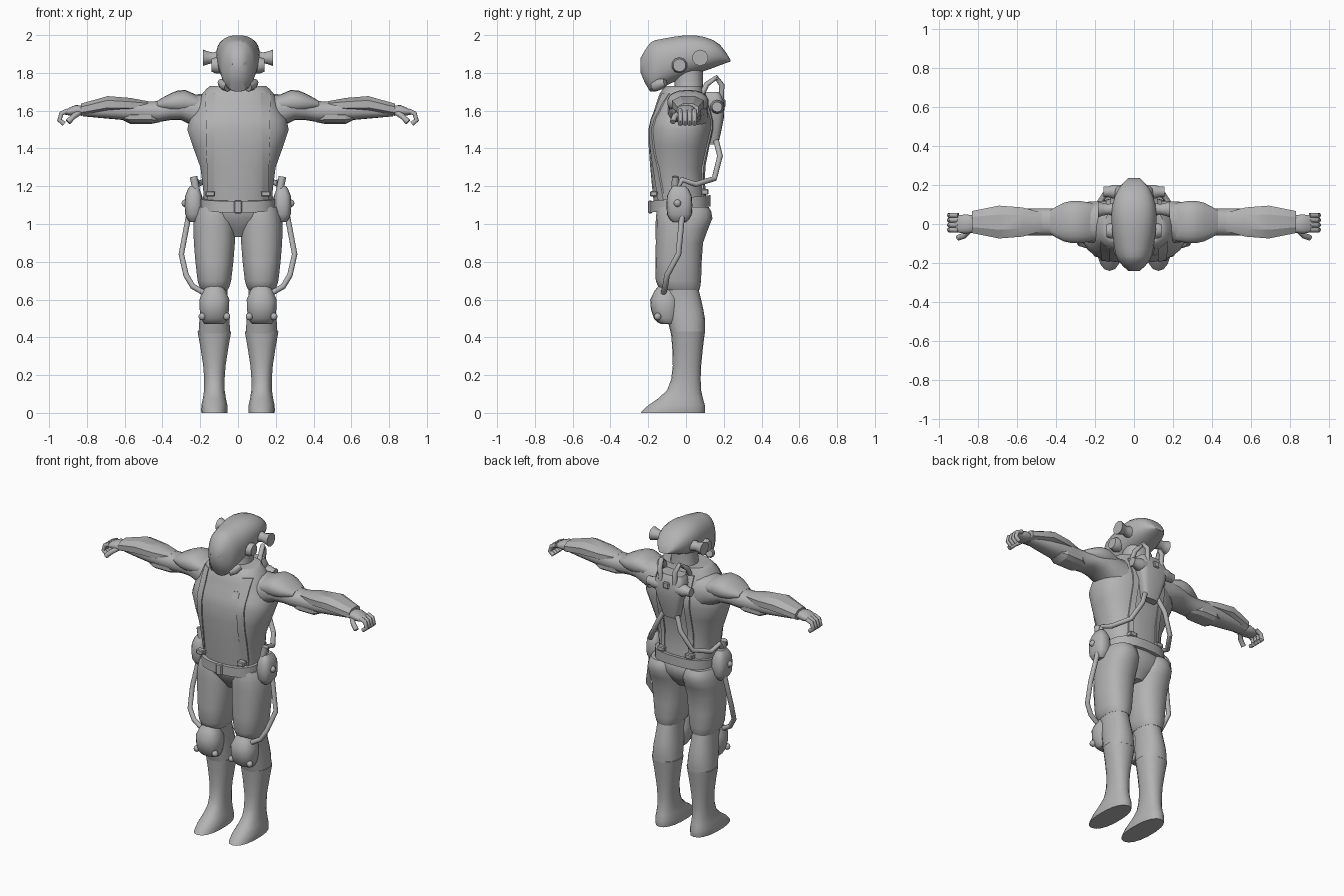
import bpy, bmesh, math
from mathutils import Vector, Quaternion
from mathutils.bvhtree import BVHTree

if "Cube" in bpy.data.objects:
    bpy.data.objects.remove(bpy.data.objects["Cube"])

grey = (.45, .45, .45, 1)
suit = bpy.data.materials.new("suit_grey")
suit.use_nodes = True
suit.diffuse_color = grey
suit.node_tree.nodes["Principled BSDF"].inputs["Base Color"].default_value = grey


def finish(name, bm, mirror, angle):
    """Turn a bmesh into a shaded object, mirrored to the other side if asked."""
    bmesh.ops.recalc_face_normals(bm, faces=bm.faces)
    mesh = bpy.data.meshes.new(name)
    bm.to_mesh(mesh)
    bm.free()
    mesh.materials.append(suit)
    obj = bpy.data.objects.new(name, mesh)
    bpy.context.collection.objects.link(obj)
    bpy.ops.object.select_all(action='DESELECT')
    obj.select_set(True)
    bpy.context.view_layer.objects.active = obj
    bpy.ops.object.shade_smooth_by_angle(angle=math.radians(angle))
    if mirror:
        modifier = obj.modifiers.new("mirror", 'MIRROR')
        modifier.use_mirror_merge = False
    return obj


def skin(loops):
    """Bridge rings of points and cap both ends."""
    bm = bmesh.new()
    rings = [[bm.verts.new(point) for point in loop] for loop in loops]
    for lower, upper in zip(rings, rings[1:]):
        for i in range(len(lower)):
            bm.faces.new((lower[i - 1], lower[i], upper[i], upper[i - 1]))
    bm.faces.new(rings[0])
    bm.faces.new(rings[-1])
    return bm


def refine(keys):
    """Insert a smoothly interpolated section between each pair of sections."""
    result = [keys[0]]
    for i in range(1, len(keys)):
        before, after = keys[max(i - 2, 0)], keys[min(i + 1, len(keys) - 1)]
        middle = [(9 * (b + c) - a - d) / 16
                  for a, b, c, d in zip(before, keys[i - 1], keys[i], after)]
        result += [middle, keys[i]]
    return result


def loft(name, keys, axis='z', centre=0, sides=18, power=2.3,
         mirror=True, smooth=True, tilt=0):
    """Rounded sections: position, half width about the centre, low and high bound."""
    loops = []
    for t, half, low, high in refine(keys) if smooth else keys:
        loop = []
        for i in range(sides):
            angle = math.tau * (i + .5) / sides
            c, s = math.cos(angle), math.sin(angle)
            u = centre + half * math.copysign(abs(c) ** (2 / power), c)
            v = (low + high + (high - low) * math.copysign(abs(s) ** (2 / power), s)) / 2
            loop.append({'z': (u, v, t + tilt * v), 'x': (t, u, v), 'y': (u, t, v)}[axis])
        loops.append(loop)
    return finish(name, skin(loops), mirror, 40 if smooth else 25)


def tube(name, path, radii, sides=10):
    """Round mirrored sweep along a path, with one radius per point."""
    points = [Vector(p) for p in path]
    turn, old, loops = Quaternion(), Vector((0, 0, 1)), []
    for i, (point, radius) in enumerate(zip(points, radii)):
        ahead = (points[min(i + 1, len(points) - 1)] - point).normalized()
        behind = (point - points[max(i - 1, 0)]).normalized()
        tangent = (ahead + behind).normalized()
        turn = old.rotation_difference(tangent) @ turn
        old = tangent
        angles = [math.tau * j / sides for j in range(sides)]
        loops.append([point + turn @ Vector((math.cos(a), math.sin(a), 0)) * radius
                      for a in angles])
    return finish(name, skin(loops), True, 40)


def hose(name, *path, radius=.015):
    return tube(name, path, [radius] * len(path))


def peg(name, inner, outer, y, z, radii):
    """Turned cylinder pointing sideways, with evenly spaced radii."""
    step = (outer - inner) / (len(radii) - 1)
    return tube(name, [(inner + i * step, y, z) for i in range(len(radii))], radii)


def box(name, centre, size, mirror=True):
    bm = bmesh.new()
    bmesh.ops.create_cube(bm, size=1)
    for v in bm.verts:
        v.co = Vector(c + k * s for c, k, s in zip(centre, v.co, size))
    bmesh.ops.bevel(bm, geom=bm.edges[:], offset=.005, segments=1, affect='EDGES')
    return finish(name, bm, mirror, 25)


def knob(name, centre, radius):
    bm = bmesh.new()
    bmesh.ops.create_uvsphere(bm, u_segments=10, v_segments=6, radius=radius)
    bmesh.ops.translate(bm, verts=bm.verts, vec=centre)
    return finish(name, bm, True, 60)


# Torso, pelvis and neck
torso = loft("torso", [
    (1.1, .18, -.17, .11), (1.3, .2, -.19, .1), (1.5, .27, -.2, .14),
    (1.6, .23, -.17, .13), (1.69, .19, -.14, .1), (1.73, .15, -.11, .09)],
    sides=28, power=2.5, mirror=False)
loft("pelvis", [(.93, .05, -.08, .05), (1.03, .19, -.15, .12), (1.1, .19, -.16, .11)],
     mirror=False)
loft("neck", [(1.66, .1, -.08, .1), (1.74, .08, -.06, .09), (1.85, .08, -.06, .09)],
     mirror=False)

# Straps and patch laid over the torso
surface = BVHTree.FromObject(torso, bpy.context.evaluated_depsgraph_get())


def strap(name, x, low, high, narrow, wide, side, lift=.008, mirror=True):
    loops, steps = [], 12
    for i in range(steps + 1):
        f = i / steps
        z, w = low + (high - low) * f, (narrow + (wide - narrow) * f) / 2
        loop = []
        for dx, out in ((-w, -.02), (-w, lift), (w, lift), (w, -.02)):
            hit = surface.ray_cast(Vector((x + dx, side, z)), Vector((0, -side, 0)))[0]
            loop.append(hit + Vector((0, side * out, 0)))
        loops.append(loop)
    finish(name, skin(loops), mirror, 30)


strap("front_strap", .147, 1.13, 1.69, .03, .05, -1)
strap("back_strap", .1, 1.13, 1.69, .03, .04, 1)
strap("chest_patch", .1, 1.57, 1.61, .04, .04, -1, lift=.003, mirror=False)

# Belt, buckle and clips
loft("belt", [(1.08, .2, -.19, .13), (1.14, .2, -.19, .13)],
     sides=28, power=2.6, tilt=.1, mirror=False, smooth=False)
box("buckle", (0, -.19, 1.09), (.04, .02, .07), mirror=False)
box("front_clip", (.147, -.17, 1.16), (.05, .04, .03))
box("back_clip", (.1, .1, 1.17), (.05, .04, .03))

# Legs, boots and knee pads
leg = .125
loft("thigh", [
    (.65, .07, -.13, .07), (.7, .09, -.16, .08), (.9, .11, -.16, .09),
    (1.03, .11, -.16, .14), (1.09, .09, -.15, .12)], centre=leg)
loft("boot", [
    (0, .07, -.24, .1), (.04, .07, -.2, .1), (.12, .055, -.1, .08),
    (.25, .06, -.07, .08), (.43, .09, -.08, .1)], centre=leg)
loft("shin_sleeve", [
    (.42, .085, -.08, .1), (.5, .08, -.1, .1), (.6, .07, -.12, .08),
    (.68, .07, -.13, .06)], centre=leg)
loft("knee_pad", [
    (.47, .05, -.13, -.06), (.5, .07, -.17, -.04), (.6, .08, -.19, -.03),
    (.68, .04, -.14, -.06)], centre=leg)
for offset in (-.065, .065):
    knob("knee_bolt", (leg + offset, -.15, .51), .02)

# Arms, with shoulder, elbow and forearm guards
arm = .01
loft("arm", [
    (.14, .11, 1.46, 1.69), (.3, .1, 1.55, 1.68), (.42, .07, 1.54, 1.65),
    (.6, .07, 1.55, 1.65), (.82, .04, 1.57, 1.63)], axis='x', centre=arm)
loft("shoulder_guard", [
    (.18, .09, 1.6, 1.66), (.28, .11, 1.58, 1.71), (.36, .1, 1.59, 1.69),
    (.43, .06, 1.61, 1.65)], axis='x', centre=arm)
loft("elbow_guard", [
    (.41, .04, 1.54, 1.57), (.46, .07, 1.53, 1.6), (.57, .07, 1.53, 1.6),
    (.61, .05, 1.55, 1.58)], axis='x', centre=arm, sides=10, smooth=False)
loft("forearm_guard", [
    (.47, .05, 1.61, 1.65), (.57, .08, 1.59, 1.67), (.69, .09, 1.59, 1.68),
    (.83, .06, 1.57, 1.64)], axis='x', centre=arm, sides=8, smooth=False)

# Hands with curled fingers and thumb
loft("palm", [(.81, .04, 1.58, 1.62), (.86, .05, 1.57, 1.63), (.92, .04, 1.58, 1.6)],
     axis='x')
for k in range(4):
    y = .025 * k - .03
    hose("finger", (.9, y, 1.6), (.935, y, 1.585), (.945, y, 1.55), (.92, y, 1.53),
         radius=.013)
hose("thumb", (.84, -.03, 1.59), (.87, -.06, 1.57), (.9, -.07, 1.54))

# Helmet with a swept tail, earpieces and breathers
loft("helmet", [
    (-.24, .03, 1.8, 1.88), (-.19, .08, 1.7, 1.96), (-.13, .1, 1.72, 1.98),
    (0, .115, 1.78, 2), (.1, .11, 1.81, 1.99), (.18, .08, 1.84, 1.95),
    (.235, .03, 1.86, 1.87)], axis='y', sides=24, mirror=False)
peg("rear_earpiece", .08, .185, .075, 1.88, (.036, .036, .028, .034, .043))
peg("front_earpiece", .08, .14, -.035, 1.84, (.042, .042, .042, .034))
tube("breather", [(.05, -.165, 1.73), (.075, -.14, 1.74), (.09, -.11, 1.75)],
     (.03, .03, .02))

# Backpack with side tanks and hoses over the shoulders
loft("backpack", [
    (1.42, .05, .11, .17), (1.56, .09, .1, .2), (1.65, .1, .09, .2),
    (1.7, .08, .09, .18)], power=4, mirror=False)
peg("side_tank", .06, .155, .165, 1.62, (.037, .037, .037, .028, .028))
hose("shoulder_hose", (.05, .185, 1.65), (.055, .19, 1.735), (.065, .16, 1.775),
     (.085, .11, 1.74), (.09, .08, 1.68))
box("pack_valve", (0, .2, 1.64), (.04, .02, .04), mirror=False)

# Hip units and their hoses
loft("hip_unit", [
    (1.01, .02, -.07, 0), (1.05, .045, -.1, .03), (1.15, .045, -.1, .03),
    (1.2, .02, -.07, 0)], centre=.235, power=2.8)
knob("hip_dial", (.28, -.045, 1.11), .02)
hose("hip_nozzle", (.22, -.06, 1.17), (.235, -.055, 1.25), radius=.02)
hose("upper_hose", (.05, .16, 1.44), (.085, .18, 1.36), (.15, .15, 1.24),
     (.215, .05, 1.21), (.225, -.02, 1.235), (.23, -.06, 1.17))
hose("lower_hose", (.26, -.02, 1.05), (.3, -.04, .84), (.275, -.1, .73),
     (.24, -.11, .67), (.17, -.12, .63))
